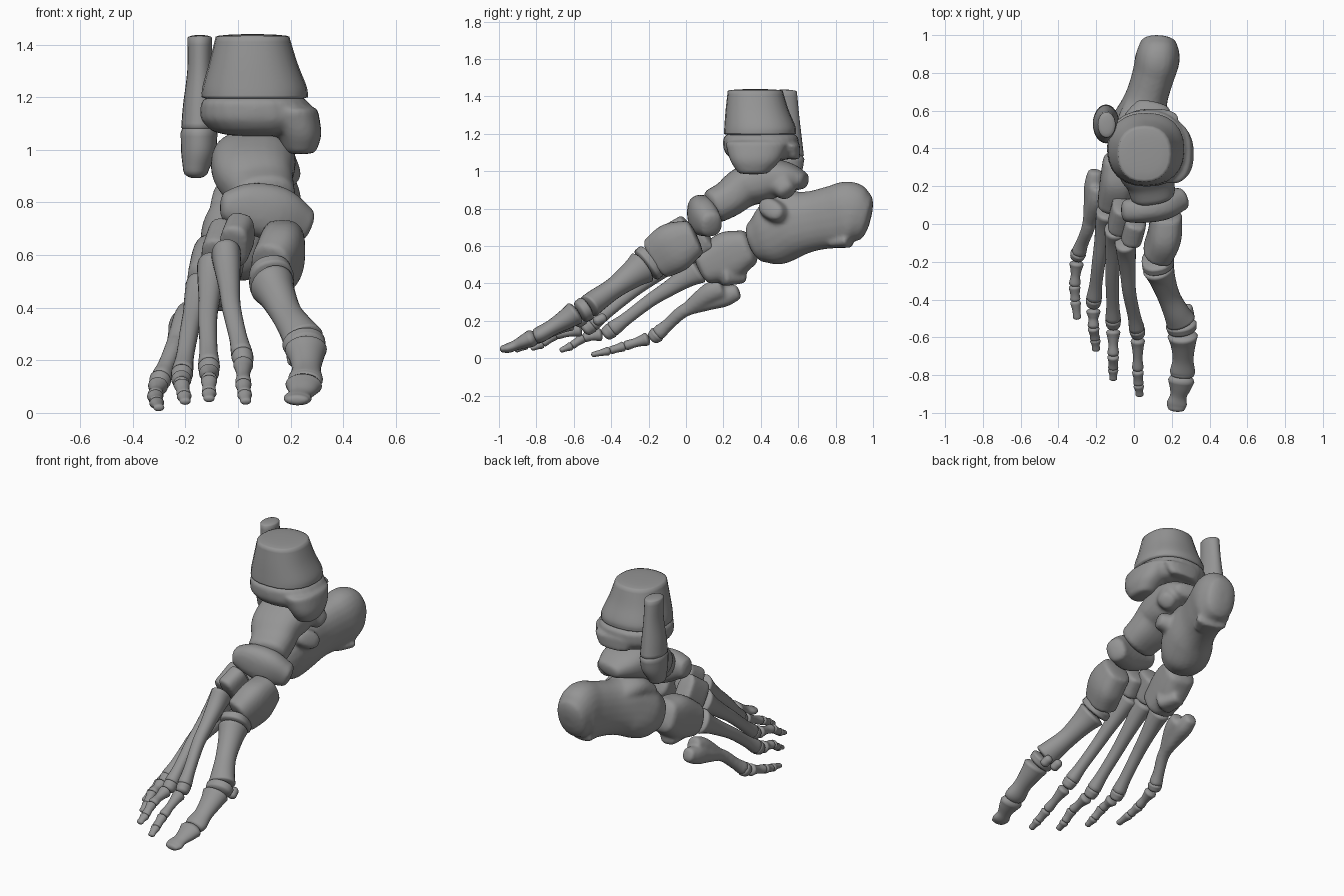
import bpy, bmesh, math
from mathutils import Vector

X, Y, Z = Vector((1, 0, 0)), Vector((0, 1, 0)), Vector((0, 0, 1))
grey = bpy.data.materials.new("bone_grey")
grey.diffuse_color = (.3, .3, .3, 1)


def spline(pts, steps=5):
    """Catmull-Rom through sections (x, y, z, radius a, radius b)."""
    p = [Vector(q) for q in pts]
    p = [p[0] * 2 - p[1]] + p + [p[-1] * 2 - p[-2]]
    out = []
    for i in range(1, len(p) - 2):
        a, b, c, d = p[i - 1:i + 3]
        for k in range(steps):
            t = k / steps
            out.append(0.5 * (2 * b + (c - a) * t + (2 * a - 5 * b + 4 * c - d) * t * t
                              + (3 * b - a - 3 * c + d) * t ** 3))
    return out + [p[-2]]


def loft(bm, pts, cap=0.4, power=2.0, ref=X, axis=None, n=24):
    """Skin rounded cross-sections along a path and dome both ends."""
    s = spline(pts)
    cen = [Vector(q[:3]) for q in s]
    m = len(s)
    rings = []

    def ring(c, t, a, b):
        side = (ref - t * t.dot(ref)).normalized()
        up = t.cross(side)
        vs = []
        for k in range(n):
            th = 2 * math.pi * k / n
            co, si = math.cos(th), math.sin(th)
            u = math.copysign(abs(co) ** (2 / power), co)
            v = math.copysign(abs(si) ** (2 / power), si)
            vs.append(bm.verts.new(c + side * a * u + up * b * v))
        rings.append(vs)

    tan = [axis or (cen[min(i + 1, m - 1)] - cen[max(i - 1, 0)]).normalized() for i in range(m)]

    def dome(i, sign):
        a, b = s[i][3], s[i][4]
        angs = (25, 50, 72)
        for g in (angs if sign > 0 else angs[::-1]):
            r = math.radians(g)
            ring(cen[i] + tan[i] * sign * cap * min(a, b) * math.sin(r), tan[i],
                 a * math.cos(r), b * math.cos(r))

    dome(0, -1)
    for i in range(m):
        ring(cen[i], tan[i], max(s[i][3], .004), max(s[i][4], .004))
    dome(m - 1, 1)
    faces = []
    for r0, r1 in zip(rings, rings[1:]):
        for k in range(n):
            faces.append(bm.faces.new((r0[k], r0[(k + 1) % n], r1[(k + 1) % n], r1[k])))
    faces += [bm.faces.new(rings[0]), bm.faces.new(rings[-1])]
    bmesh.ops.recalc_face_normals(bm, faces=faces)


def bone(name, *parts, cap=0.4, power=2.0, ref=X, axis=None, fuse=False):
    """One bone; several overlapping lofts are fused into one smooth surface."""
    bm = bmesh.new()
    for p in parts:
        loft(bm, p, cap, power, ref, axis)
    me = bpy.data.meshes.new(name)
    bm.to_mesh(me)
    bm.free()
    me.shade_smooth()
    me.materials.append(grey)
    ob = bpy.data.objects.new(name, me)
    bpy.context.collection.objects.link(ob)
    if fuse:
        r = ob.modifiers.new("fuse", 'REMESH')
        r.mode, r.voxel_size, r.use_smooth_shade = 'VOXEL', 0.011, True
        sm = ob.modifiers.new("soften", 'SMOOTH')
        sm.factor, sm.iterations = 0.5, 5
    return ob


# Shin: shaft end (path runs upward) and lower growth plate with inner ankle knob
bone("tibia_shaft", [(.064, .395, 1.2, .202, .192), (.063, .395, 1.24, .198, .19),
                     (.058, .38, 1.33, .168, .168), (.055, .37, 1.43, .14, .147)],
     cap=.07, power=2.3, axis=Z)
bone("tibia_end",
     [(.075, .4, 1.085, .19, .18), (.07, .4, 1.12, .212, .2), (.064, .4, 1.18, .206, .202)],
     [(.238, .36, .995, .06, .085), (.232, .37, 1.06, .085, .135), (.2, .38, 1.15, .105, .17)],
     [(.1, .575, 1.07, .1, .035), (.1, .56, 1.14, .14, .05)],
     cap=.2, power=2.3, axis=Z, fuse=True)
# Outer ankle bone
bone("fibula_shaft", [(-.148, .53, 1.085, .068, .1), (-.147, .53, 1.17, .062, .09),
                      (-.145, .53, 1.3, .048, .075), (-.145, .525, 1.425, .047, .068)],
     cap=.25, axis=Z)
bone("fibula_end", [(-.16, .515, .92, .048, .06), (-.15, .525, .99, .066, .092),
                    (-.148, .53, 1.065, .07, .103)], cap=.6, axis=Z)

# Ankle block
bone("talus",
     [(.1, .63, .95, .09, .045), (.08, .54, .965, .14, .085), (.06, .42, .955, .16, .12),
      (.06, .31, .915, .155, .11), (.085, .23, .855, .13, .1), (.1, .155, .815, .12, .095)],
     [(.02, .42, .94, .11, .09), (-.06, .42, .88, .07, .05)],
     [(.17, .52, .92, .07, .07), (.2, .54, .89, .05, .05)],
     power=2.4, fuse=True)
# Heel
bone("heel_bone",
     [(.13, .95, .755, .1, .13), (.125, .88, .77, .118, .175), (.103, .79, .755, .112, .168),
      (.07, .68, .735, .112, .16), (.035, .56, .71, .135, .175), (-.005, .46, .655, .14, .165),
      (-.03, .39, .625, .118, .12)],
     [(.06, .64, .8, .1, .07), (.02, .53, .83, .11, .07), (-.01, .43, .77, .1, .06)],
     [(.07, .5, .77, .1, .08), (.18, .45, .8, .075, .05)],
     [(.13, .87, .63, .1, .04), (.11, .78, .62, .07, .03)],
     power=2.3, fuse=True)
# Midfoot
bone("navicular",
     [(-.045, .07, .785, .06, .06), (.04, .075, .78, .07, .095),
      (.15, .095, .755, .075, .105), (.25, .135, .715, .062, .07)],
     ref=Y, power=2.4, fuse=True)
bone("cuboid",
     [(-.07, .33, .59, .095, .1), (-.085, .23, .55, .095, .13), (-.105, .1, .49, .09, .1)],
     [(-.06, .2, .44, .07, .055), (-.09, .3, .45, .05, .05)],
     power=2.8, fuse=True)
bone("medial_cuneiform",
     [(.17, .045, .645, .085, .1), (.162, -.06, .595, .09, .135), (.125, -.155, .535, .082, .12)],
     cap=.2, power=2.6, fuse=True)
bone("middle_cuneiform",
     [(.01, .015, .69, .058, .085), (-.015, -.08, .63, .056, .09)], cap=.25, power=2.8, fuse=True)
bone("lateral_cuneiform",
     [(-.055, .1, .66, .06, .1), (-.085, -.015, .58, .058, .095)], cap=.25, power=2.8, fuse=True)

# Big toe ray
bone("metatarsal_1_base", [(.122, -.185, .52, .083, .1), (.128, -.21, .5, .086, .1)],
     cap=.2, power=2.3)
bone("metatarsal_1", [(.13, -.235, .485, .085, .092), (.15, -.29, .445, .07, .073),
                      (.185, -.385, .375, .06, .057), (.225, -.47, .315, .069, .062),
                      (.248, -.515, .28, .08, .065)], cap=.2)
bone("metatarsal_1_head", [(.25, -.535, .265, .083, .068), (.255, -.56, .25, .078, .064)], cap=.3)
bone("big_toe_base", [(.258, -.595, .24, .08, .064), (.26, -.64, .21, .066, .055),
                      (.26, -.715, .165, .055, .043), (.257, -.775, .13, .066, .044),
                      (.255, -.8, .12, .062, .04)], cap=.35)
bone("big_toe_tip", [(.25, -.83, .105, .07, .046), (.245, -.865, .09, .058, .038),
                     (.235, -.91, .07, .044, .028), (.227, -.95, .055, .053, .026),
                     (.224, -.978, .05, .045, .02)], cap=.8)
for side, x in (("inner", .285), ("outer", .21)):
    bone(f"sesamoid_{side}", [(x, -.445, .215, .026, .026), (x + .005, -.475, .2, .028, .026)],
         cap=.8)

# Lesser rays: base, middle, head of the long bone, then the toe joints and tip
rays = {
    2: [(-.045, -.1, .6), (-.025, -.36, .4), (.02, -.58, .2),
        (.02, -.78, .11), (.025, -.855, .07), (.03, -.91, .042)],
    3: [(-.1, -.03, .55), (-.115, -.29, .355), (-.11, -.53, .16),
        (-.11, -.7, .125), (-.11, -.77, .075), (-.11, -.825, .052)],
    4: [(-.145, .06, .47), (-.185, -.19, .31), (-.215, -.42, .135),
        (-.215, -.55, .11), (-.205, -.615, .065), (-.2, -.67, .042)],
    5: [(-.205, .275, .355), (-.24, -.01, .255), (-.3, -.17, .115),
        (-.315, -.33, .065), (-.31, -.41, .04), (-.3, -.505, .018)],
}


def at(a, b, t, ra, rb):
    return (*a.lerp(b, t), ra, rb)


for i, pts in rays.items():
    base, mid, head, p1, p2, tip = [Vector(p) for p in pts]
    w, h = (.04, .042) if i == 5 else (.056, .075)
    parts = [[(*base, w, h), at(base, mid, .25, .05, .055), at(base, mid, .6, .041, .043),
              (*mid, .036, .036), at(mid, head, .55, .034, .034), at(mid, head, .87, .041, .042)]]
    if i == 5:  # flare that lies against the cuboid
        parts.append([(-.185, .19, .375, .05, .055), (-.2, .12, .345, .05, .055),
                      (-.235, .01, .265, .036, .036)])
    bone(f"metatarsal_{i}", *parts, cap=.3, power=2.2, fuse=i == 5)
    bone(f"metatarsal_{i}_head",
         [at(mid, head, .92, .042, .043), at(mid, head, 1.02, .038, .038)], cap=.5)
    # the first toe bone starts just past the long bone's head
    s = .045 / (p1 - head).length
    bone(f"toe_{i}_base",
         [at(head, p1, s, .038, .036), at(head, p1, s + .16, .031, .029),
          at(head, p1, .65, .025, .024), at(head, p1, .87, .03, .026), at(head, p1, .93, .029, .025)],
         cap=.5)
    bone(f"toe_{i}_middle",
         [at(p1, p2, .08, .031, .027), at(p1, p2, .5, .025, .022), at(p1, p2, .85, .027, .022)],
         cap=.5)
    bone(f"toe_{i}_tip",
         [at(p2, tip, .1, .028, .023), at(p2, tip, .5, .021, .017), at(p2, tip, .9, .021, .014)],
         cap=.8)
